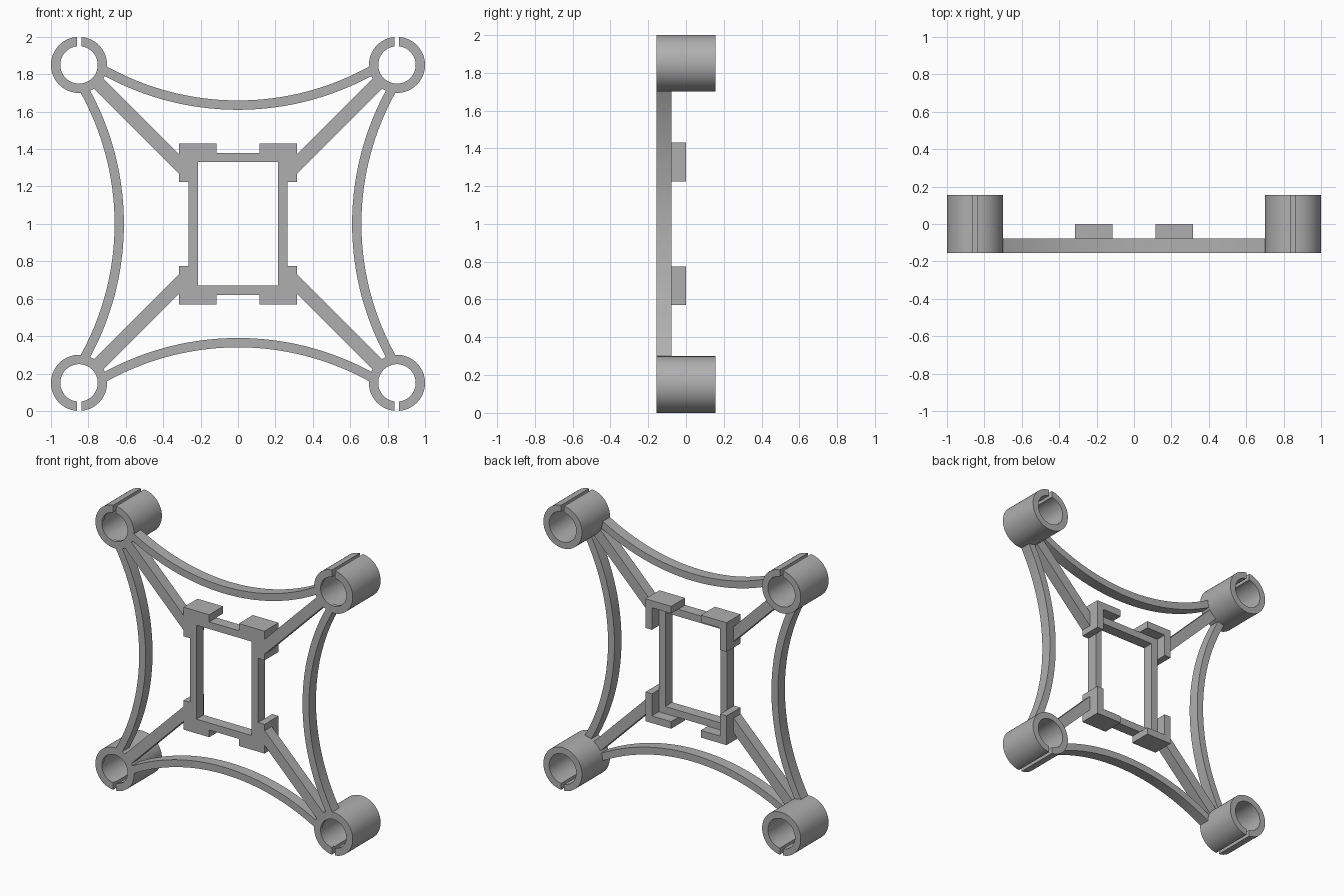
import bpy, bmesh
from math import sin, cos, asin, pi, sqrt

cube = bpy.data.objects.get("Cube")
if cube:
    bpy.data.objects.remove(cube, do_unlink=True)

grey = bpy.data.materials.new("plain_grey")
grey.use_nodes = True
colour = (0.43, 0.43, 0.43, 1)
grey.diffuse_color = colour
grey.node_tree.nodes["Principled BSDF"].inputs["Base Color"].default_value = colour

FRONT, PLATE, LIP, BRACKET, BACK = -0.155, -0.077, -0.13, 0.0, 0.155
MID = 1.0        # height of the centre
HUB = 0.85       # motor ring centre, out from the middle on both axes


def sweep(name, sections, closed=False, smooth=False):
    """Skin a row of matching cross-sections, capped unless closed."""
    bm = bmesh.new()
    rows = [[bm.verts.new(p) for p in s] for s in sections]
    n = len(rows[0])
    pairs = list(zip(rows, rows[1:])) + ([(rows[-1], rows[0])] if closed else [])
    for a, b in pairs:
        for i in range(n):
            j = (i + 1) % n
            bm.faces.new((a[i], a[j], b[j], b[i]))
    if not closed:
        bm.faces.new(rows[0])
        bm.faces.new(rows[-1])
    bmesh.ops.recalc_face_normals(bm, faces=bm.faces)
    mesh = bpy.data.meshes.new(name)
    bm.to_mesh(mesh)
    bm.free()
    mesh.materials.append(grey)
    obj = bpy.data.objects.new(name, mesh)
    bpy.context.collection.objects.link(obj)
    if smooth:
        bpy.ops.object.select_all(action="DESELECT")
        obj.select_set(True)
        bpy.context.view_layer.objects.active = obj
        bpy.ops.object.shade_smooth_by_angle(angle=pi / 6)
    return obj


def bar(a, b, back=PLATE):
    """Rectangular section between two points of the front plane."""
    (ax, az), (bx, bz) = a, b
    return [(ax, FRONT, MID + az), (bx, FRONT, MID + bz),
            (bx, back, MID + bz), (ax, back, MID + az)]


# Central rectangular frame
corners = [(1, 1), (-1, 1), (-1, -1), (1, -1)]
sweep("centre_frame", [bar((0.215 * sx, 0.33 * sz), (0.265 * sx, 0.38 * sz))
                       for sx, sz in corners], closed=True)

for sx, sz in corners:
    place = ("upper" if sz > 0 else "lower") + ("_left" if sx > 0 else "_right")

    # Split motor ring with a thin lip at the front of its bore
    profile = [(0.15, FRONT), (0.15, BACK), (0.105, BACK),
               (0.105, LIP), (0.1, LIP), (0.1, FRONT)]
    steps = 72
    rings = []
    for k in range(steps + 1):
        section = []
        for r, y in profile:
            gap = asin(0.012 / r)
            a = gap + (2 * pi - 2 * gap) * k / steps
            section.append((sx * HUB + r * sin(a), y, MID + sz * (HUB + r * cos(a))))
        rings.append(section)
    sweep("motor_ring_" + place, rings, smooth=True)

    # Diagonal arm from frame corner to ring
    w = 0.026
    sweep("arm_" + place, [bar((sx * (d + w), sz * (d + 0.005 - w)),
                               (sx * (d - w), sz * (d + 0.005 + w)))
                           for d in (0.29, HUB - 0.08)])

    # L-shaped battery bracket around the frame corner
    path = [((0.115, 0.38), (0.115, 0.43)),
            ((0.265, 0.38), (0.315, 0.43)),
            ((0.265, 0.225), (0.315, 0.225))]
    sweep("bracket_" + place, [bar((sx * a, sz * b), (sx * c, sz * d), BRACKET)
                               for (a, b), (c, d) in path])

# Curved braces between neighbouring rings
RADIUS, CENTRE = 1.47, 2.105
reach = asin(0.74 / RADIUS)
count = 40
for name, turn in (("top", 0), ("left", 1), ("bottom", 2), ("right", 3)):
    sections = []
    for k in range(count + 1):
        t = reach * (2 * k / count - 1)
        ends = []
        for r in (RADIUS - 0.025, RADIUS + 0.025):
            x, z = r * sin(t), CENTRE - r * cos(t)
            for _ in range(turn):
                x, z = z, -x
            ends.append((x, z))
        sections.append(bar(*ends))
    sweep("curved_brace_" + name, sections, smooth=True)
